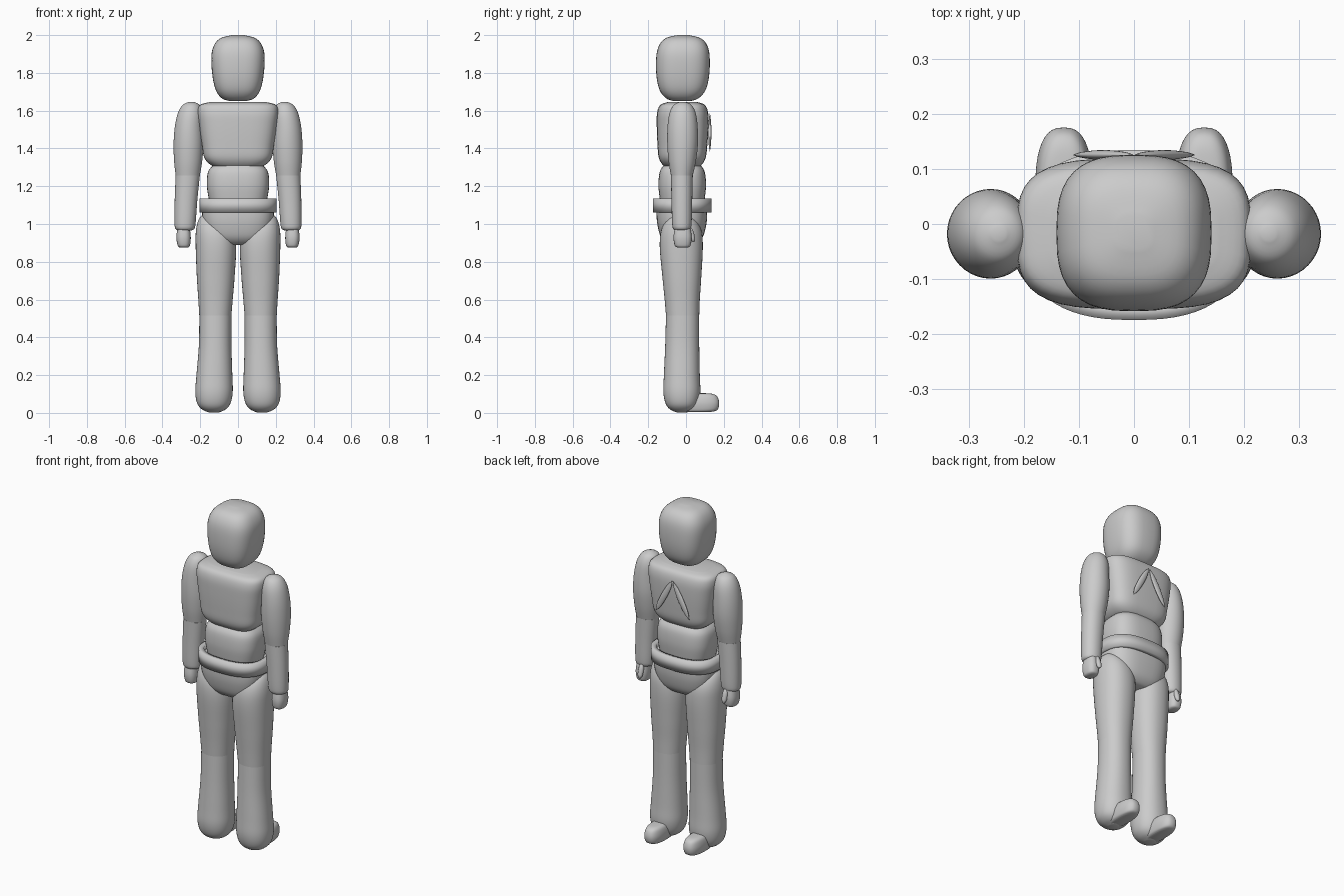
import bpy, math
from mathutils import Vector, Matrix


def spline(keys, steps):
    """Catmull-Rom interpolation of cross-section keys."""
    pts = [Vector(k) for k in keys]
    out = []
    for i in range(len(pts) - 1):
        p0, p1, p2 = pts[max(i - 1, 0)], pts[i], pts[i + 1]
        p3 = pts[min(i + 2, len(pts) - 1)]
        for s in range(steps):
            t = s / steps
            v = (p1 * 2 + (p2 - p0) * t + (p0 * 2 - p1 * 5 + p2 * 4 - p3) * t * t
                 + (p1 * 3 - p0 - p2 * 3 + p3) * t ** 3) * 0.5
            out.append(v)
    return out + [pts[-1]]


def loft(name, keys, power=2.0, mirror=False, caps=True, steps=5, n=40, matrix=None):
    """Stack superellipse rings; each key is (z, centre x, radius x, centre y, radius y)."""
    verts, faces = [], []
    rings = spline(keys, steps)
    for z, cx, rx, cy, ry in rings:
        for i in range(n):
            a = 2 * math.pi * i / n
            c, s = math.cos(a), math.sin(a)
            verts.append((cx + rx * math.copysign(abs(c) ** (2 / power), c),
                          cy + ry * math.copysign(abs(s) ** (2 / power), s), z))
    for r in range(len(rings) - 1):
        for i in range(n):
            j = (i + 1) % n
            faces.append((r * n + i, r * n + j, (r + 1) * n + j, (r + 1) * n + i))
    if caps:
        faces.append(tuple(reversed(range(n))))
        faces.append(tuple(range((len(rings) - 1) * n, len(rings) * n)))
    mesh = bpy.data.meshes.new(name)
    mesh.from_pydata(verts, [], faces)
    if matrix:
        mesh.transform(matrix)
    obj = bpy.data.objects.new(name, mesh)
    bpy.context.collection.objects.link(obj)
    bpy.ops.object.select_all(action='DESELECT')
    obj.select_set(True)
    bpy.context.view_layer.objects.active = obj
    bpy.ops.object.shade_smooth_by_angle(angle=math.radians(45))
    if mirror:
        obj.modifiers.new("Mirror", 'MIRROR')
    return obj


# Head
loft("head", [(1.65, 0, .04, -.02, .04), (1.665, 0, .085, -.02, .085),
              (1.71, 0, .118, -.018, .122), (1.79, 0, .136, -.017, .14),
              (1.89, 0, .141, -.016, .141), (1.95, 0, .125, -.015, .125),
              (1.985, 0, .09, -.015, .09), (2.0, 0, .03, -.015, .03)], 2.8)

# Chest and belly
loft("chest", [(1.295, 0, .09, -.02, .07), (1.31, 0, .14, -.02, .1),
               (1.35, 0, .178, -.02, .124), (1.42, 0, .191, -.019, .132),
               (1.52, 0, .206, -.018, .137), (1.59, 0, .214, -.018, .135),
               (1.63, 0, .202, -.018, .118), (1.645, 0, .15, -.018, .08)], 3.4)
loft("belly", [(1.08, 0, .14, -.02, .11), (1.14, 0, .156, -.02, .12),
               (1.21, 0, .165, -.02, .126), (1.28, 0, .157, -.02, .118),
               (1.32, 0, .12, -.02, .09)], 2.8)

# Belt ring and hips
belt = loft("belt", [(1.062, 0, .205, -.02, .155), (1.135, 0, .205, -.02, .155)],
            2.5, caps=False, steps=1, n=64)
wall = belt.modifiers.new("Thickness", 'SOLIDIFY')
wall.thickness = .03
wall.offset = -1
loft("hips", [(.89, 0, .06, -.022, .055), (.90, 0, .12, -.022, .085),
              (.935, 0, .16, -.022, .113), (1.0, 0, .182, -.022, .13),
              (1.06, 0, .19, -.022, .134), (1.11, 0, .185, -.022, .13)], 2.8)

# Arms
loft("upper_arm", [(1.257, .266, .064, -.022, .058), (1.33, .264, .074, -.02, .072),
                   (1.42, .262, .079, -.018, .081), (1.51, .26, .075, -.018, .08),
                   (1.585, .253, .066, -.018, .07), (1.63, .248, .045, -.018, .047),
                   (1.647, .246, .012, -.018, .012)], 2.0, True)
loft("forearm", [(.965, .281, .03, -.022, .03), (.975, .281, .05, -.022, .046),
                 (1.01, .28, .056, -.022, .052), (1.13, .275, .06, -.022, .055),
                 (1.257, .266, .064, -.022, .058)], 2.1, True)
loft("hand", [(.875, .287, .02, -.018, .025), (.885, .287, .032, -.018, .041),
              (.925, .288, .038, -.018, .048), (.97, .288, .034, -.018, .043),
              (1.0, .288, .028, -.018, .035)], 2.5, True)
loft("thumb", [(-.042, 0, .004, 0, .004), (-.025, 0, .014, 0, .012),
               (.015, 0, .015, 0, .013), (.042, 0, .006, 0, .006)], 2.0, True, n=20,
     matrix=Matrix.Translation((.275, .03, .945)) @ Matrix.Rotation(math.radians(15), 4, 'X'))

# Legs
loft("thigh", [(.515, .12, .085, -.018, .088), (.6, .119, .091, -.02, .093),
               (.72, .118, .1, -.022, .103), (.88, .117, .107, -.025, .114),
               (.97, .124, .098, -.025, .105), (1.03, .14, .065, -.025, .07),
               (1.06, .15, .02, -.025, .02)], 2.2, True)
loft("lower_leg", [(.002, .128, .025, -.022, .025), (.018, .128, .062, -.022, .062),
                   (.05, .128, .088, -.022, .086), (.11, .127, .099, -.022, .098),
                   (.2, .125, .095, -.022, .095), (.36, .121, .086, -.02, .09),
                   (.515, .12, .085, -.018, .088)], 2.2, True)

# Feet point backwards
loft("foot", [(.005, .128, .035, .05, .08), (.015, .128, .046, .06, .105),
              (.05, .128, .052, .06, .116), (.085, .128, .046, .06, .106),
              (.1, .128, .034, .058, .085), (.104, .128, .015, .055, .05)], 2.6, True)

# Pair of thin leaf shapes on the back
loft("back_leaf", [(-.114, 0, .001, 0, .001), (-.07, 0, .014, 0, .006),
                   (0, 0, .018, 0, .009), (.07, 0, .014, 0, .006),
                   (.114, 0, .001, 0, .001)], 2.0, True, n=24,
     matrix=Matrix.Translation((.056, .126, 1.485)) @ Matrix.Rotation(math.radians(-28), 4, 'Y'))
